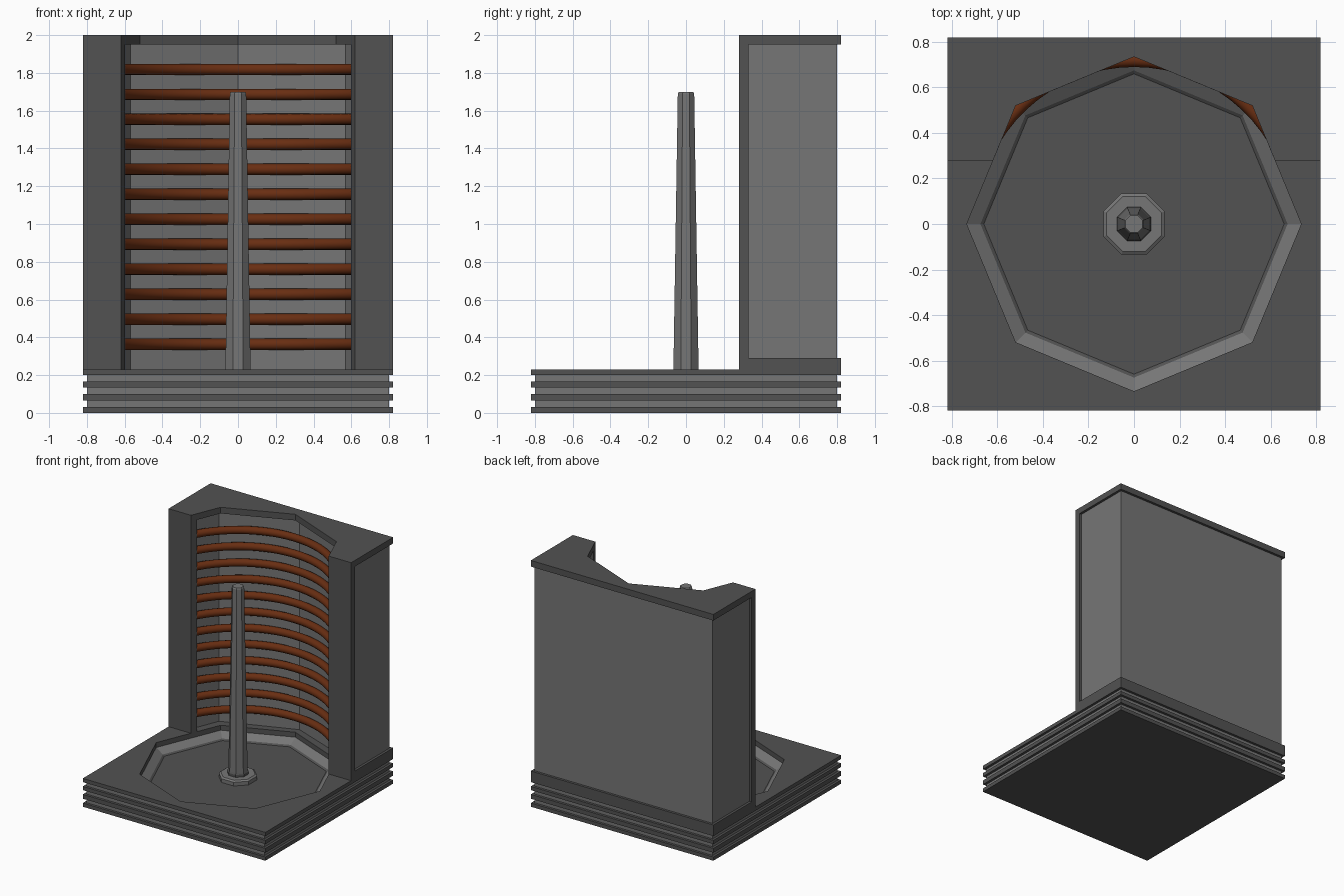
import bpy, bmesh, math
from math import sin, cos, pi

if "Cube" in bpy.data.objects:
    bpy.data.objects.remove(bpy.data.objects["Cube"])


def material(name, rgb):
    m = bpy.data.materials.new(name)
    m.diffuse_color = (*rgb, 1)
    m.use_nodes = True
    m.node_tree.nodes["Principled BSDF"].inputs["Base Color"].default_value = m.diffuse_color
    return m


DARK = material("dark_grey", (0.085, 0.085, 0.085))
LIGHT = material("light_grey", (0.18, 0.18, 0.18))
COPPER = material("copper_brown", (0.14, 0.027, 0.006))


def finish(name, bm, mats):
    bmesh.ops.recalc_face_normals(bm, faces=bm.faces)
    me = bpy.data.meshes.new(name)
    bm.to_mesh(me)
    bm.free()
    for m in mats:
        me.materials.append(m)
    ob = bpy.data.objects.new(name, me)
    bpy.context.collection.objects.link(ob)
    return ob


def square(r, z):
    return [(r * x, r * y, z) for x, y in
            ((1, 0), (1, 1), (0, 1), (-1, 1), (-1, 0), (-1, -1), (0, -1), (1, -1))]


def octagon(r, z, turn=0.0):
    return [(r * cos(i * pi / 4 + turn), r * sin(i * pi / 4 + turn), z) for i in range(8)]


def stack(name, loops, light_steps, mats=(DARK, LIGHT), cap_mat=0):
    """Bridge eight-point loops; steps listed in light_steps take the second material."""
    bm = bmesh.new()
    rings = [[bm.verts.new(p) for p in lp] for lp in loops]
    for s, (a, b) in enumerate(zip(rings, rings[1:])):
        for i in range(8):
            j = (i + 1) % 8
            f = bm.faces.new((a[i], a[j], b[j], b[i]))
            f.material_index = 1 if s in light_steps else 0
    bm.faces.new(rings[0])
    bm.faces.new(rings[-1]).material_index = cap_mat
    return finish(name, bm, mats)


def prism(name, pts, z0, z1, mat):
    bm = bmesh.new()
    f = bm.faces.new([bm.verts.new((x, y, z0)) for x, y in pts])
    r = bmesh.ops.extrude_face_region(bm, geom=[f])
    top = [v for v in r["geom"] if isinstance(v, bmesh.types.BMVert)]
    bmesh.ops.translate(bm, verts=top, vec=(0, 0, z1 - z0))
    if not any(len(g.verts) == len(pts) and g.calc_center_median().z < z0 + 1e-4 for g in bm.faces):
        bm.faces.new([v for v in bm.verts if v not in top][:len(pts)])
    return finish(name, bm, [mat])


def both_sides(right_half):
    """Mirror a half outline across x = 0, keeping points on the axis single."""
    return right_half + [(-x, y) for x, y in reversed(right_half) if abs(x) > 1e-6]


# Square base with side grooves and an octagonal recess in its top
loops, light = [], set()
bands = ((0, 0.03), (0.065, 0.10), (0.135, 0.165), (0.20, 0.23))
for k, (lo, hi) in enumerate(bands):
    loops += [square(0.82, lo), square(0.82, hi)]
    if k < 3:
        light.add(len(loops))
        loops += [square(0.80, hi), square(0.80, bands[k + 1][0])]
n = len(loops)
loops += [octagon(0.735, 0.23), octagon(0.735, 0.19), octagon(0.675, 0.15), octagon(0.66, 0.14)]
light.add(n + 1)
stack("base", loops, light)

# Flange, dark collar and tapered pole
t = pi / 8
stack("pole_flange", [octagon(0.145, 0.138, t), octagon(0.145, 0.17, t), octagon(0.13, 0.18, t)],
      {0, 1}, cap_mat=1)
stack("pole_collar", [octagon(0.08, 0.17, t), octagon(0.08, 0.20, t), octagon(0.07, 0.215, t)], set())
stack("pole", [octagon(0.073, 0.18, t), octagon(0.047, 1.69, t), octagon(0.041, 1.70, t)],
      {0, 1}, cap_mat=1)

# Light wall shell: flat outside, faceted inside
prism("wall_shell", both_sides([(0, 0.79), (0.57, 0.57), (0.67, 0.32), (0.80, 0.32), (0.80, 0.80)]),
      0.225, 1.96, LIGHT)

# Dark frame: top slab, lower outside rail, front pillars
prism("top_slab", both_sides([(0, 0.735), (0.52, 0.52), (0.619, 0.28), (0.82, 0.28), (0.82, 0.82)]),
      1.95, 2.0, DARK)
prism("lower_rail", both_sides([(0.795, 0.795), (0.795, 0.28), (0.82, 0.28), (0.82, 0.82)]),
      0.225, 0.29, DARK)
for side, s in (("right", 1), ("left", -1)):
    prism(side + "_pillar", [(s * x, y) for x, y in
                             ((0.619, 0.28), (0.82, 0.28), (0.82, 0.33), (0.598, 0.33))],
          0.225, 1.96, DARK)

# Twelve copper half rings along the wall
bm = bmesh.new()
SEG, SIDES, R, TUBE = 24, 12, 0.72, 0.03
rings = []
for i in range(SEG + 1):
    a = math.radians(25 + 130 * i / SEG)
    ring = []
    for k in range(SIDES):
        b = 2 * pi * k / SIDES
        d = R + TUBE * cos(b)
        ring.append(bm.verts.new((d * cos(a), d * sin(a), TUBE * sin(b))))
    rings.append(ring)
for a, b in zip(rings, rings[1:]):
    for k in range(SIDES):
        j = (k + 1) % SIDES
        bm.faces.new((a[k], a[j], b[j], b[k])).smooth = True
bm.faces.new(rings[0])
bm.faces.new(rings[-1])
first = finish("coil_ring", bm, [COPPER])
first.location.z = 0.363
for i in range(1, 12):
    ob = first.copy()
    ob.location.z = 0.363 + i * 0.1323
    bpy.context.collection.objects.link(ob)
